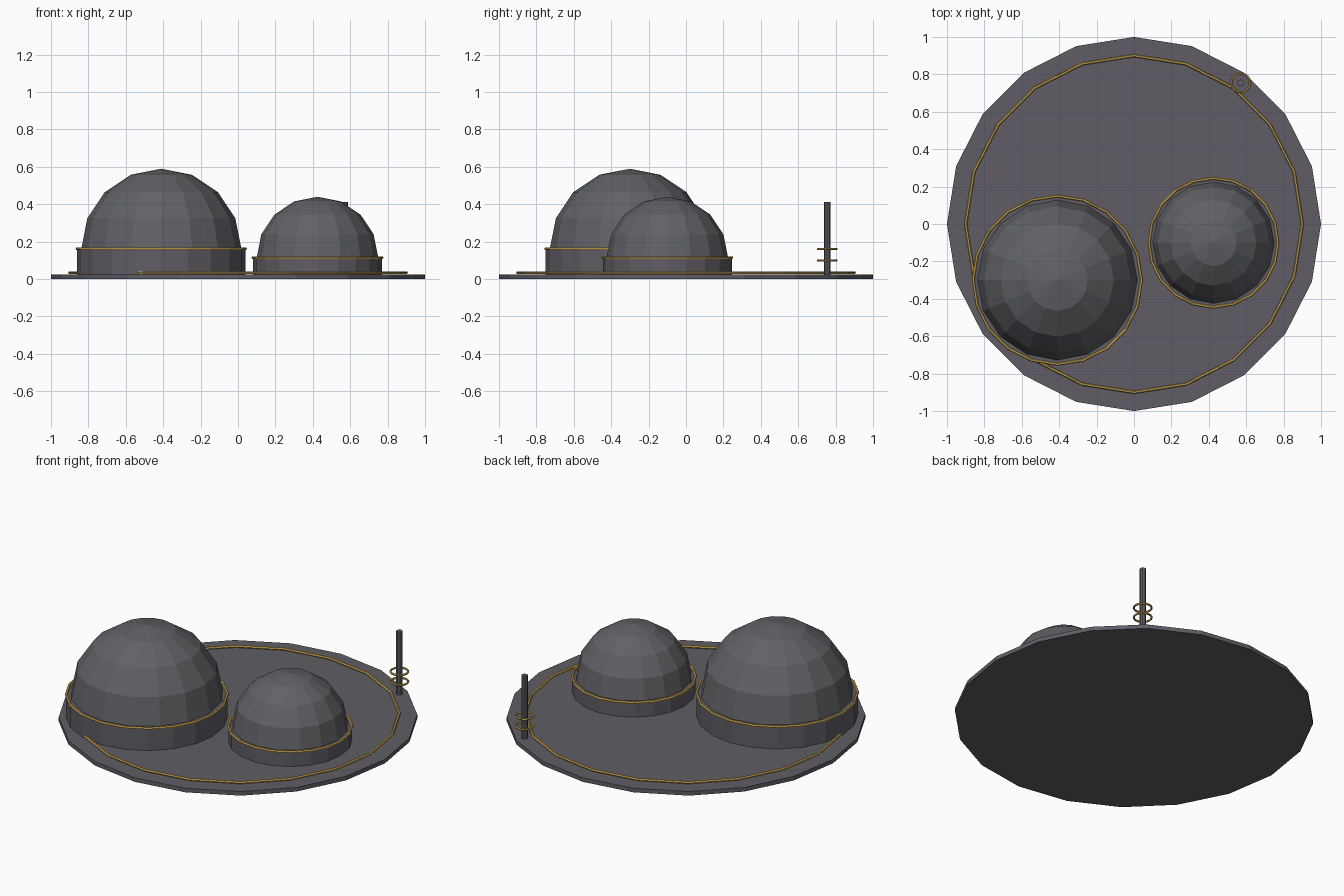
import bpy, bmesh, math
from math import sin, cos, pi

if "Cube" in bpy.data.objects:
    bpy.data.objects.remove(bpy.data.objects["Cube"])


def material(name, rgb):
    m = bpy.data.materials.new(name)
    m.use_nodes = True
    m.diffuse_color = (*rgb, 1)
    m.node_tree.nodes["Principled BSDF"].inputs["Base Color"].default_value = (*rgb, 1)
    return m


GREY = material("slate grey", (0.115, 0.11, 0.128))
DOME = material("dome grey", (0.118, 0.12, 0.132))
GOLD = material("gold trim", (0.64, 0.42, 0.1))


def lathe(name, profile, sides, center, mat, closed=False):
    """Revolve (radius, z) points; first vertex of each loop points along +y."""
    bm = bmesh.new()
    loops = []
    for r, z in profile:
        if r == 0:
            loops.append([bm.verts.new((0, 0, z))] * sides)
        else:
            angles = [pi / 2 + 2 * pi * i / sides for i in range(sides)]
            loops.append([bm.verts.new((r * cos(a), r * sin(a), z)) for a in angles])
    pairs = list(zip(loops, loops[1:]))
    if closed:
        pairs.append((loops[-1], loops[0]))
    for low, high in pairs:
        for i in range(sides):
            j = (i + 1) % sides
            quad = dict.fromkeys((low[i], low[j], high[j], high[i]))
            bm.faces.new(list(quad))
    if not closed:
        for loop in (loops[0], loops[-1]):
            if loop[0] is not loop[1]:
                bm.faces.new(loop)
    bmesh.ops.recalc_face_normals(bm, faces=bm.faces)
    mesh = bpy.data.meshes.new(name)
    bm.to_mesh(mesh)
    bm.free()
    mesh.materials.append(mat)
    ob = bpy.data.objects.new(name, mesh)
    ob.location = (*center, 0)
    bpy.context.collection.objects.link(ob)
    return ob


def ring(name, radius, z, thickness, sides, center):
    section = [(radius + thickness * cos(k * pi / 3), z + thickness * sin(k * pi / 3))
               for k in range(6)]
    return lathe(name, section, sides, center, GOLD, closed=True)


# Round base plate with inlaid trim
FLOOR = 0.025
lathe("base_plate", [(1, 0), (1, FLOOR)], 20, (0, 0), GREY)
ring("base_trim", 0.9, 0.034, 0.008, 20, (0, 0))


# Domed buildings: drum wall, faceted hemisphere, trim ring
def building(label, center, wall_radius, wall_top, dome_radius):
    lathe(label + "_wall", [(wall_radius, FLOOR - 0.005), (wall_radius, wall_top)],
          20, center, GREY)
    arc = [(dome_radius * cos(k * pi / 8), wall_top + dome_radius * sin(k * pi / 8))
           for k in range(4)]
    lathe(label + "_dome", arc + [(0, wall_top + dome_radius)], 16, center, DOME)
    ring(label + "_trim", wall_radius, wall_top, 0.008, 20, center)


building("large", (-0.41, -0.3), 0.45, 0.162, 0.428)
building("small", (0.425, -0.1), 0.345, 0.115, 0.325)

# Antenna mast with two hoops
MAST = (0.57, 0.755)
lathe("antenna_mast", [(0.018, FLOOR - 0.005), (0.018, 0.412)], 8, MAST, GREY)
for label, z in (("lower", 0.1), ("upper", 0.162)):
    ring(label + "_antenna_hoop", 0.05, z, 0.006, 16, MAST)
